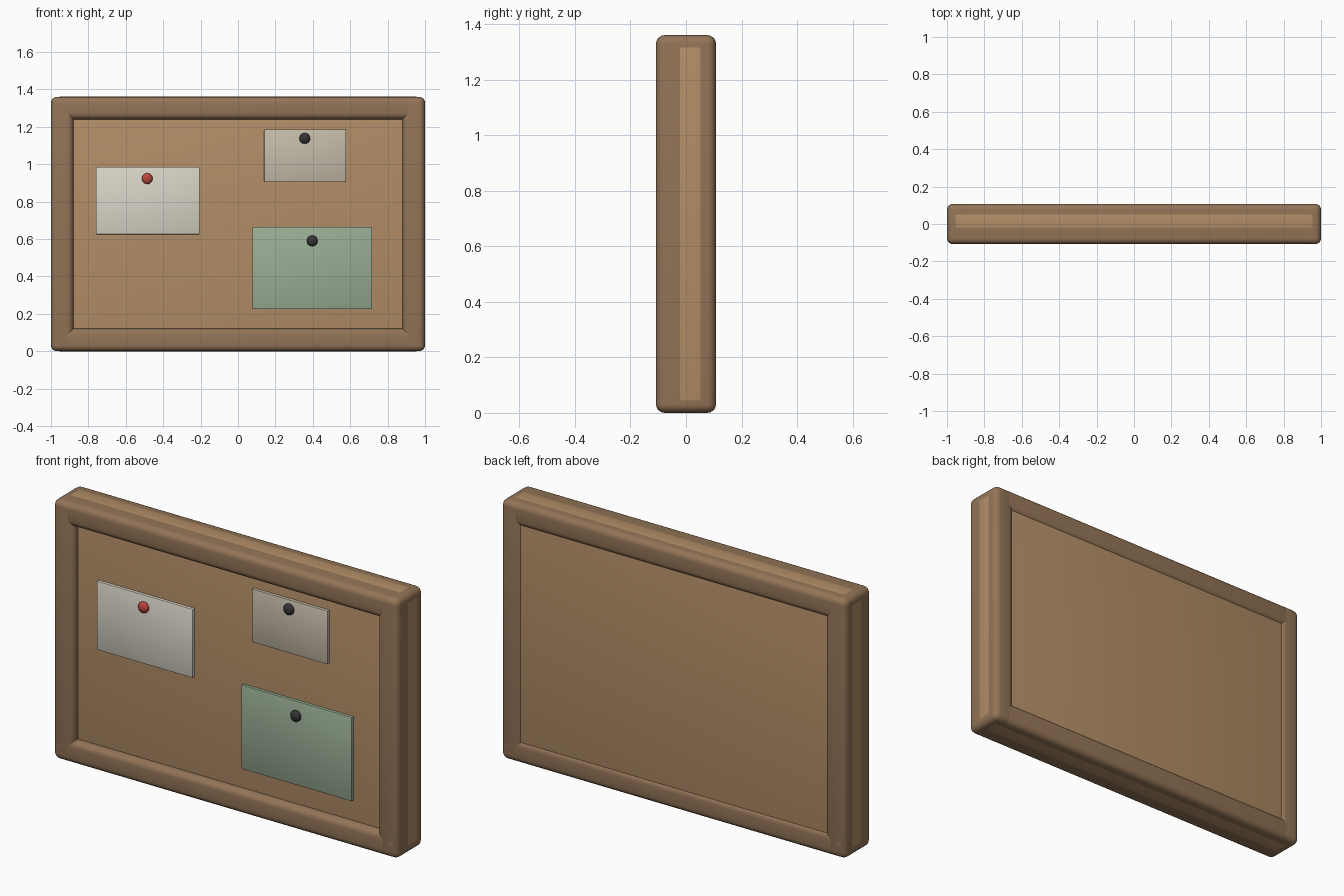
import bpy, bmesh
from mathutils import Vector

if "Cube" in bpy.data.objects:
    bpy.data.objects.remove(bpy.data.objects["Cube"])


def material(name, rgb):
    m = bpy.data.materials.new(name)
    m.diffuse_color = (*rgb, 1)
    m.use_nodes = True
    m.node_tree.nodes["Principled BSDF"].inputs["Base Color"].default_value = m.diffuse_color
    return m


wood = material("frame wood", (0.29, 0.175, 0.095))
cork = material("cork", (0.45, 0.27, 0.135))
cream = material("cream paper", (0.70, 0.67, 0.58))
beige = material("beige paper", (0.56, 0.50, 0.40))
green = material("green paper", (0.32, 0.42, 0.30))
red = material("red pin", (0.50, 0.06, 0.04))
black = material("black pin", (0.035, 0.035, 0.035))


def finish(bm, name, mat):
    bmesh.ops.recalc_face_normals(bm, faces=bm.faces)
    me = bpy.data.meshes.new(name)
    bm.to_mesh(me)
    bm.free()
    ob = bpy.data.objects.new(name, me)
    bpy.context.collection.objects.link(ob)
    me.materials.append(mat)
    bpy.ops.object.select_all(action='DESELECT')
    ob.select_set(True)
    bpy.context.view_layer.objects.active = ob
    bpy.ops.object.shade_smooth_by_angle(angle=0.7)
    return ob


def box(name, lo, hi, mat, bevel, segments):
    lo, hi = Vector(lo), Vector(hi)
    bm = bmesh.new()
    bmesh.ops.create_cube(bm, size=1)
    bmesh.ops.scale(bm, vec=hi - lo, verts=bm.verts)
    bmesh.ops.translate(bm, vec=(lo + hi) / 2, verts=bm.verts)
    bmesh.ops.bevel(bm, geom=bm.edges[:], offset=bevel, segments=segments,
                    profile=0.5, affect='EDGES')
    return finish(bm, name, mat)


# Frame: four rounded bars that overlap in the corners
W, H, D, T, R = 1.0, 1.36, 0.108, 0.12, 0.032
for name, lo, hi in (
        ("frame_left", (-W, 0), (-W + T, H)), ("frame_right", (W - T, 0), (W, H)),
        ("frame_bottom", (-W, 0), (W, T)), ("frame_top", (-W, H - T), (W, H))):
    box(name, (lo[0], -D, lo[1]), (hi[0], D, hi[1]), wood, R, 5)

# Cork board: its flat rim shows as a strip around the outside of the frame
E = 0.0008
box("cork_board", (-W - E, -0.068, -E), (W + E, 0.098, H + E), cork, 0.05, 4)

# Pinned papers and their round pins
for name, x0, x1, z0, z1, mat, px, pz, pmat in (
        ("left", -0.76, -0.205, 0.625, 0.985, cream, -0.485, 0.923, red),
        ("upper", 0.14, 0.577, 0.905, 1.185, beige, 0.357, 1.138, black),
        ("lower", 0.077, 0.717, 0.225, 0.665, green, 0.397, 0.59, black)):
    box(name + "_paper", (x0, -0.083, z0), (x1, -0.06, z1), mat, 0.003, 2)
    bm = bmesh.new()
    bmesh.ops.create_uvsphere(bm, u_segments=20, v_segments=12, radius=0.029)
    bmesh.ops.scale(bm, vec=(1, 0.65, 1), verts=bm.verts)
    bmesh.ops.translate(bm, vec=(px, -0.089, pz), verts=bm.verts)
    finish(bm, name + "_pin", pmat)
